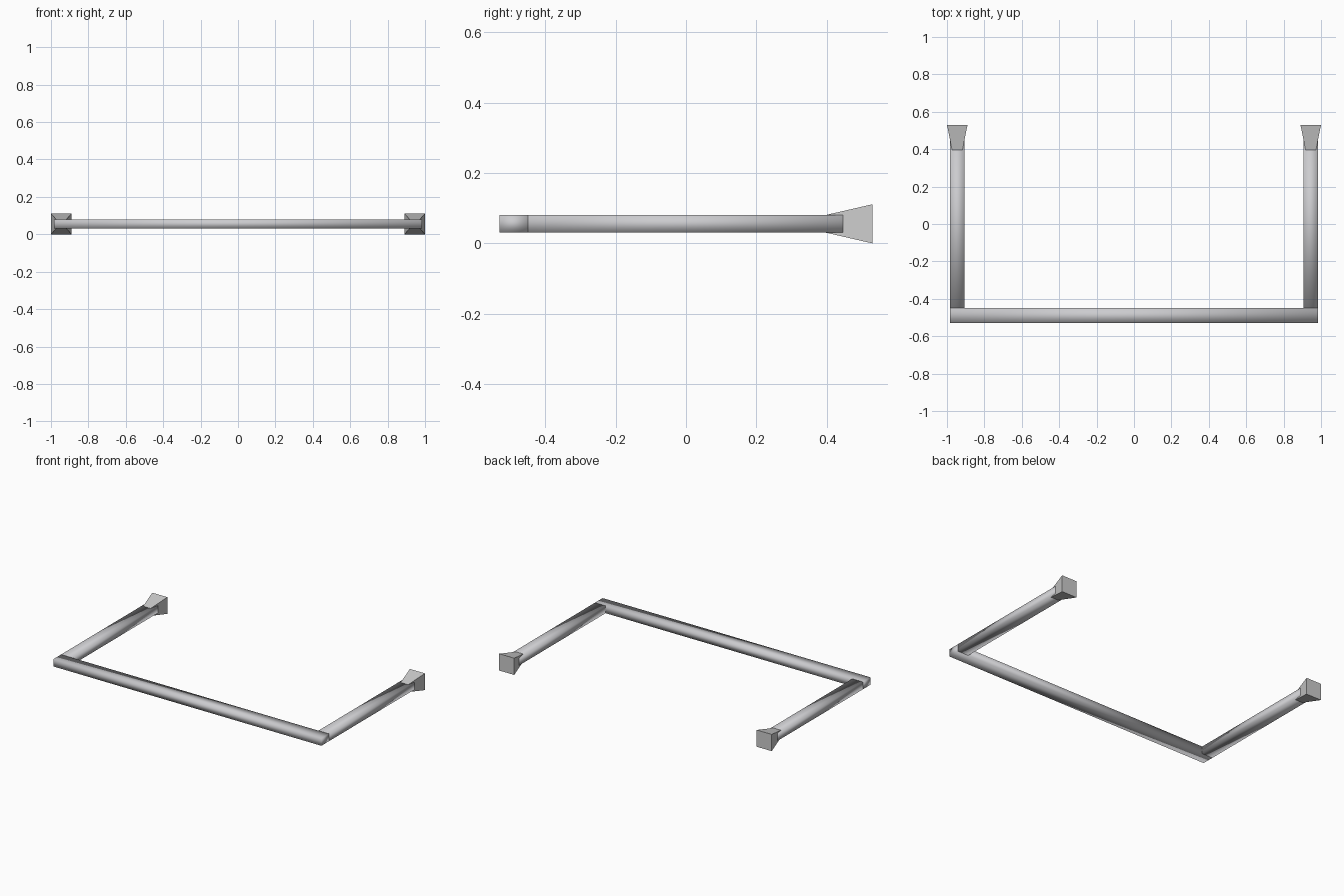
import bpy
import bmesh

cube = bpy.data.objects.get("Cube")
if cube:
    bpy.data.objects.remove(cube, do_unlink=True)


def material(name, colour):
    mat = bpy.data.materials.new(name)
    mat.use_nodes = True
    mat.diffuse_color = colour
    mat.node_tree.nodes["Principled BSDF"].inputs["Base Color"].default_value = colour
    return mat


bar_metal = material("bar metal", (0.6, 0.6, 0.62, 1))
foot_metal = material("foot metal", (0.6, 0.6, 0.6, 1))


def box(name, low, high, mat, smooth=False, front_size=None):
    """Box between two corners; front_size (x, z) tapers its front end."""
    centre = [(a + b) / 2 for a, b in zip(low, high)]
    size = [b - a for a, b in zip(low, high)]
    bm = bmesh.new()
    bmesh.ops.create_cube(bm, size=1)
    for v in bm.verts:
        width, height = size[0], size[2]
        if front_size and v.co.y < 0:
            width, height = front_size
        v.co = (v.co.x * width, v.co.y * size[1], v.co.z * height)
    for f in bm.faces:
        f.smooth = smooth
    mesh = bpy.data.meshes.new(name)
    bm.to_mesh(mesh)
    bm.free()
    mesh.materials.append(mat)
    obj = bpy.data.objects.new(name, mesh)
    obj.location = centre
    bpy.context.collection.objects.link(obj)
    return obj


# Long front rail, softly shaded across its corners
box("front_rail", (-0.983, -0.53, 0.031), (0.983, -0.45, 0.08), bar_metal, smooth=True)

# Side arms and flared wall feet
for side, s in (("left", 1), ("right", -1)):
    x0, x1 = sorted((s * 0.905, s * 0.983))
    box(side + "_arm", (x0, -0.45, 0.031), (x1, 0.465, 0.08), bar_metal, smooth=True)
    x0, x1 = sorted((s * 0.89, s * 1.0))
    box(side + "_foot", (x0, 0.395, 0), (x1, 0.53, 0.111), foot_metal,
        front_size=(0.055, 0.049))
